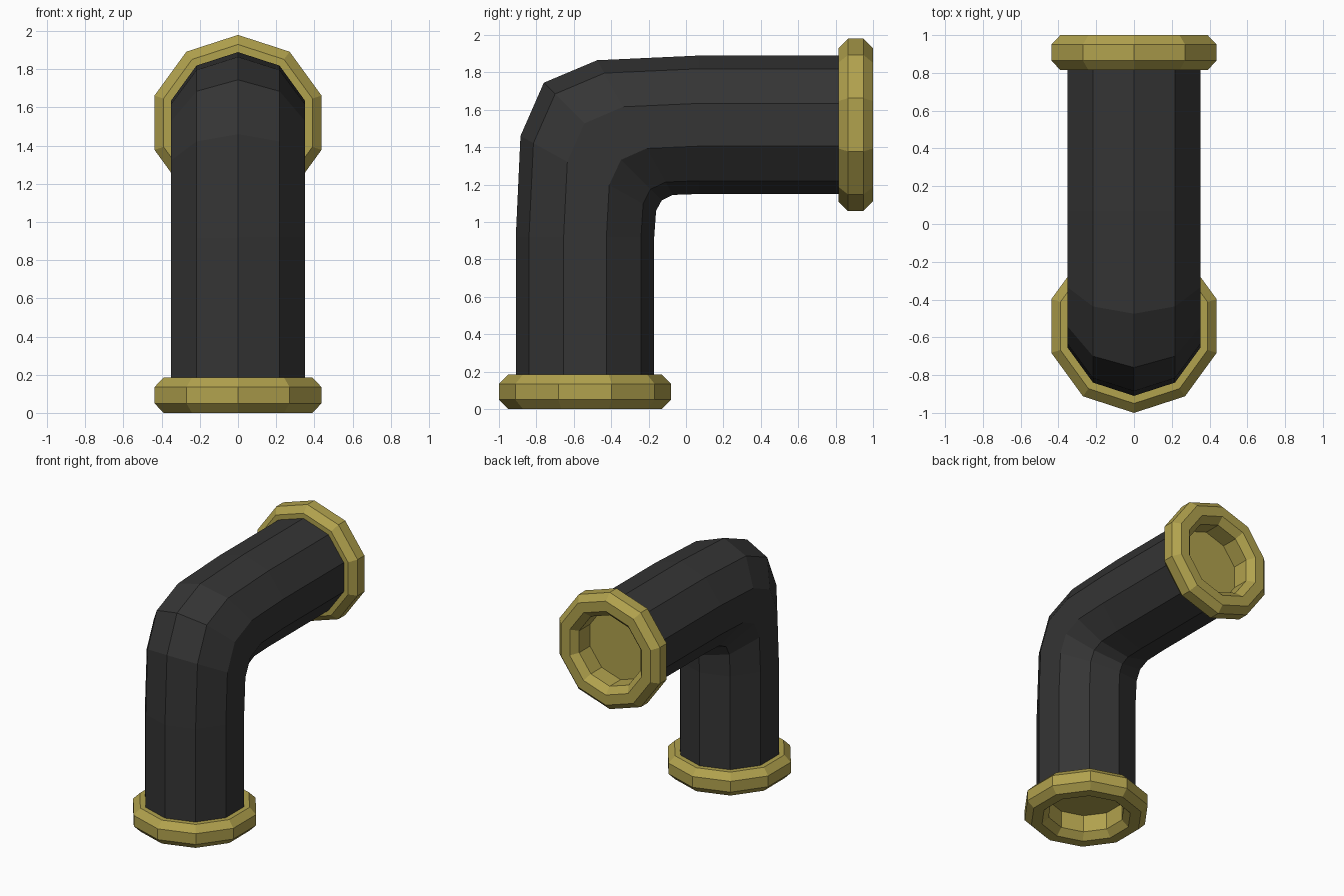
import bpy, bmesh, math
from mathutils import Vector

if "Cube" in bpy.data.objects:
    bpy.data.objects.remove(bpy.data.objects["Cube"])

SIDES = 10
CY, CZ = -0.54, 1.52          # pipe axis: vertical leg at y=CY, horizontal leg at z=CZ


def material(name, rgb):
    m = bpy.data.materials.new(name)
    m.diffuse_color = (*rgb, 1)
    m.use_nodes = True
    m.node_tree.nodes["Principled BSDF"].inputs["Base Color"].default_value = m.diffuse_color
    return m


BLACK = material("charcoal", (0.035, 0.035, 0.035))
BRASS = material("dull yellow", (0.44, 0.36, 0.075))


def loft(name, rings, mat, cap_last=False):
    """Join rings of equal point counts with quads; optionally close the last."""
    bm = bmesh.new()
    loops = [[bm.verts.new(p) for p in ring] for ring in rings]
    for a, b in zip(loops, loops[1:]):
        for i in range(SIDES):
            j = (i + 1) % SIDES
            bm.faces.new((a[i], a[j], b[j], b[i]))
    if cap_last:
        bm.faces.new(loops[-1])
    bmesh.ops.recalc_face_normals(bm, faces=bm.faces)
    mesh = bpy.data.meshes.new(name)
    bm.to_mesh(mesh)
    bm.free()
    mesh.materials.append(mat)
    ob = bpy.data.objects.new(name, mesh)
    bpy.context.collection.objects.link(ob)
    return ob


def pipe_ring(outer, inner, r=0.37):
    """Decagon spanning from the outside to the inside of the bend, in (y, z)."""
    o, n = Vector((0, *outer)), Vector((0, *inner))
    mid, half = (o + n) / 2, (o - n) / 2
    angles = [math.tau * i / SIDES for i in range(SIDES)]
    return [mid + half * math.cos(a) + Vector((r * math.sin(a), 0, 0)) for a in angles]


# Bent pipe: straight leg, mitred elbow, straight leg
stations = [
    ((-0.91, 0.15), (-0.17, 0.15)),
    ((-0.91, 0.92), (-0.17, 0.92)),
    ((-0.885, 1.46), (-0.16, 1.06)),
    ((-0.76, 1.745), (-0.13, 1.115)),
    ((-0.475, 1.865), (-0.07, 1.145)),
    ((0.07, 1.89), (0.07, 1.15)),
    ((0.85, 1.89), (0.85, 1.15)),
]
loft("bent_pipe", [pipe_ring(o, i) for o, i in stations], BLACK)

# End flanges: chamfered collar with a recessed, closed socket (radius, depth)
PROFILE = [(0.35, 0.185), (0.41, 0.185), (0.46, 0.135), (0.46, 0.05), (0.41, 0.0),
           (0.33, 0.0), (0.28, 0.05), (0.28, 0.185)]


def flange(name, place):
    rings = []
    for r, d in PROFILE:
        angles = [math.tau * i / SIDES for i in range(SIDES)]
        rings.append([place(r * math.sin(a), r * math.cos(a), d) for a in angles])
    loft(name, rings, BRASS, cap_last=True)


flange("bottom_flange", lambda u, v, d: (u, CY - v, d))
flange("side_flange", lambda u, v, d: (u, 1 - d, CZ + v))
